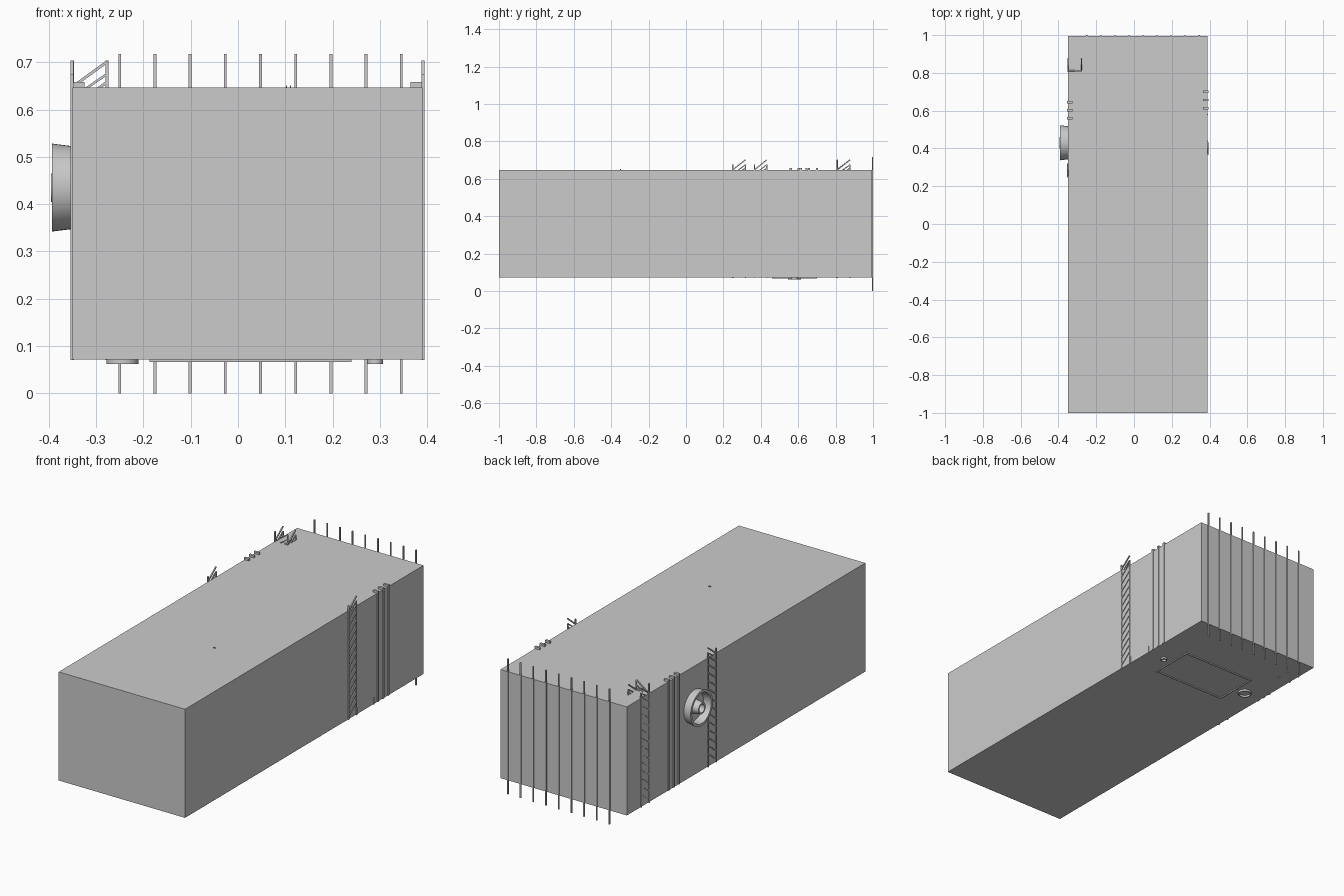
import bpy, bmesh, math
from mathutils import Vector, Matrix

if "Cube" in bpy.data.objects:
    bpy.data.objects.remove(bpy.data.objects["Cube"])

def make(name, bm):
    bmesh.ops.recalc_face_normals(bm, faces=bm.faces)
    me = bpy.data.meshes.new(name)
    bm.to_mesh(me)
    bm.free()
    ob = bpy.data.objects.new(name, me)
    bpy.context.collection.objects.link(ob)
    return ob

def box(bm, lo, hi):
    lo, hi = Vector(lo), Vector(hi)
    m = Matrix.Translation((lo + hi) / 2) @ Matrix.Diagonal((*(hi - lo), 1))
    bmesh.ops.create_cube(bm, size=1, matrix=m)

def bar(bm, a, b, t):
    a, b = Vector(a), Vector(b)
    d = b - a
    m = (Matrix.Translation((a + b) / 2) @ d.to_track_quat('Z', 'Y').to_matrix().to_4x4()
         @ Matrix.Diagonal((t, t, d.length, 1)))
    bmesh.ops.create_cube(bm, size=1, matrix=m)

def lathe(name, profile, loc, axis, n=48):
    # closed profile of (radius, height) spun around an axis
    bm = bmesh.new()
    rot = Vector(axis).to_track_quat('Z', 'Y').to_matrix().to_4x4()
    m = Matrix.Translation(loc) @ rot
    rings = []
    for i in range(n):
        a = 2 * math.pi * i / n
        rings.append([bm.verts.new(m @ Vector((r * math.cos(a), r * math.sin(a), h)))
                      for r, h in profile])
    k = len(profile)
    for i in range(n):
        p, q = rings[i], rings[(i + 1) % n]
        for j in range(k):
            bm.faces.new((p[j], q[j], q[(j + 1) % k], p[(j + 1) % k]))
    ob = make(name, bm)
    bpy.context.view_layer.objects.active = ob
    ob.select_set(True)
    bpy.ops.object.shade_smooth_by_angle()
    ob.select_set(False)

LEFT, RIGHT, FLOOR, ROOF = -0.35, 0.39, 0.072, 0.647

# Main block
bm = bmesh.new()
box(bm, (LEFT, -1, FLOOR), (RIGHT, 0.995, ROOF))
make("main_block", bm)

# Row of tall rods on the back
bm = bmesh.new()
for i in range(9):
    x = -0.25 + i * 0.0744
    box(bm, (x - 0.003, 0.994, 0), (x + 0.003, 1.0, 0.717))
make("back_rods", bm)

# Lattice columns: two posts with slanted braces running past the roof
def lattice(name, a, b, top_a=0.675, top_b=0.675):
    a, b = Vector((*a, 0)), Vector((*b, 0))
    up = Vector((0, 0, 1))
    bm = bmesh.new()
    bar(bm, a + up * 0.07, a + up * top_a, 0.006)
    bar(bm, b + up * 0.07, b + up * top_b, 0.006)
    for i in range(14):
        z = 0.648 - i * 0.043
        bar(bm, a + up * max(z, 0.072), b + up * (z + 0.053), 0.006)
    bar(bm, a.lerp(b, 0.3) + up * 0.64, b + up * 0.675, 0.005)
    make(name, bm)

lattice("left_lattice", (-0.351, 0.25), (-0.351, 0.318))
lattice("right_lattice", (0.391, 0.367), (0.391, 0.432))
lattice("corner_lattice_outer", (-0.350, 0.807), (-0.350, 0.877), 0.70)
lattice("corner_lattice_side", (-0.350, 0.811), (-0.277, 0.811), 0.70, 0.70)
lattice("corner_lattice_inner", (-0.277, 0.811), (-0.277, 0.877), 0.70)

# Vertical ducts hooked over the roof edge
def wall_ducts(name, x, side, ys):
    bm = bmesh.new()
    for y in ys:
        box(bm, (min(x, x + side * 0.004), y - 0.006, FLOOR),
            (max(x, x + side * 0.004), y + 0.006, 0.658))
        box(bm, (min(x, x - side * 0.025), y - 0.006, ROOF),
            (max(x, x - side * 0.025), y + 0.006, 0.658))
    make(name, bm)

wall_ducts("left_wall_ducts", LEFT, -1, (0.56, 0.602, 0.644))
wall_ducts("right_wall_ducts", RIGHT, 1, (0.613, 0.657, 0.70))

# Round port on the left wall: flared rim and hub
port = (LEFT, 0.43, 0.435)
lathe("port_rim", [(0.087, -0.004), (0.093, 0.043), (0.080, 0.043), (0.076, -0.004)], port, (-1, 0, 0))
lathe("port_hub", [(0.036, -0.004), (0.030, 0.045), (0.022, 0.045), (0.022, -0.004)], port, (-1, 0, 0))

# Underside: hatch outline and two rings
bm = bmesh.new()
x0, x1, y0, y1, w = -0.187, 0.24, 0.46, 0.70, 0.005
for lo, hi in (((x0, y0), (x1, y0 + w)), ((x0, y1 - w), (x1, y1)),
               ((x0, y0 + w), (x0 + w, y1 - w)), ((x1 - w, y0 + w), (x1, y1 - w))):
    box(bm, (*lo, 0.066), (*hi, FLOOR + 0.001))
make("hatch_frame", bm)
for name, x, r in (("large_ring", -0.244, 0.034), ("small_ring", 0.29, 0.017)):
    lathe(name, [(r, -0.001), (r, 0.010), (r - 0.005, 0.010), (r - 0.005, -0.001)],
          (x, 0.58, FLOOR), (0, 0, -1), 32)

# Tiny pins on the roof and low on the right wall
bm = bmesh.new()
for x in (0.103, 0.111):
    box(bm, (x - 0.001, -0.353, ROOF - 0.002), (x + 0.001, -0.347, 0.651))
for y in (0.44, 0.58):
    box(bm, (RIGHT - 0.001, y - 0.002, 0.07), (RIGHT + 0.003, y + 0.002, 0.107))
make("small_pins", bm)
